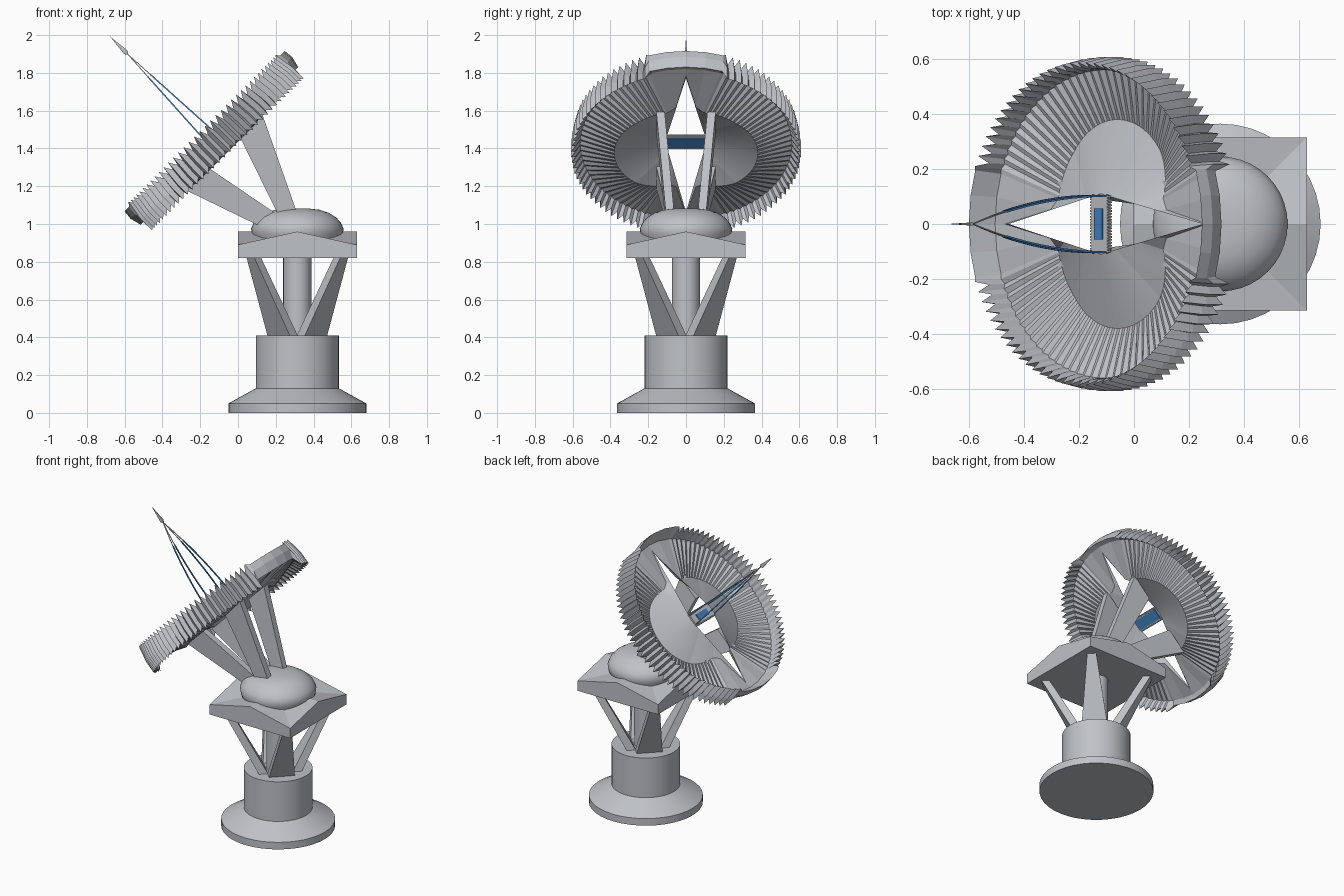
import bpy, bmesh, math
from mathutils import Vector

if "Cube" in bpy.data.objects:
    bpy.data.objects.remove(bpy.data.objects["Cube"])

CX = 0.314                                  # pedestal axis
C = Vector((-0.12, 0, 1.435))               # dish centre
S = math.sqrt(0.5)
U, V, W = Vector((S, 0, S)), Vector((0, 1, 0)), Vector((-S, 0, S))


def mat(name, rgb):
    m = bpy.data.materials.new(name)
    m.diffuse_color = (*rgb, 1)
    m.use_nodes = True
    m.node_tree.nodes["Principled BSDF"].inputs["Base Color"].default_value = m.diffuse_color
    return m


GREY = mat("light_grey", (0.52, 0.54, 0.57))
BLUE = mat("signal_blue", (0.055, 0.23, 0.56))


def dish(u, v, w):
    """Dish coordinates (up the rim, sideways, along the axis) to world."""
    return C + U * u + V * v + W * w


def finish(name, bm, m=GREY, smooth=None):
    bmesh.ops.recalc_face_normals(bm, faces=bm.faces[:])
    me = bpy.data.meshes.new(name)
    bm.to_mesh(me)
    bm.free()
    me.materials.append(m)
    ob = bpy.data.objects.new(name, me)
    bpy.context.collection.objects.link(ob)
    if smooth:
        bpy.context.view_layer.objects.active = ob
        ob.select_set(True)
        bpy.ops.object.shade_smooth_by_angle(angle=math.radians(smooth))
        ob.select_set(False)
    return ob


def hull(name, pts, m=GREY):
    bm = bmesh.new()
    for p in pts:
        bm.verts.new(p)
    bmesh.ops.convex_hull(bm, input=bm.verts[:])
    return finish(name, bm, m)


def lathe(name, profile, n, smooth=None):
    bm = bmesh.new()
    rings = [[bm.verts.new((CX + r * math.cos(2 * math.pi * i / n),
                            r * math.sin(2 * math.pi * i / n), z)) for i in range(n)]
             for r, z in profile]
    for a, b in zip(rings, rings[1:]):
        for i in range(n):
            j = (i + 1) % n
            bm.faces.new((a[i], a[j], b[j], b[i]))
    bm.faces.new(rings[0])
    bm.faces.new(rings[-1])
    return finish(name, bm, GREY, smooth)


def quad(c, a, b):
    return [c + a * i + b * j for i in (-1, 1) for j in (-1, 1)]


def dish_box(name, u, v, w, hu, hv, hw, m=GREY):
    return hull(name, [dish(u + i * hu, v + j * hv, w + k * hw)
                       for i in (-1, 1) for j in (-1, 1) for k in (-1, 1)], m)


def tube(name, pts, rad, m):
    """Thin square rod along dish-space points."""
    bm = bmesh.new()
    rings = [[bm.verts.new(dish(u + i * rad, v + j * rad, w))
              for i, j in ((-1, -1), (1, -1), (1, 1), (-1, 1))] for u, v, w in pts]
    for a, b in zip(rings, rings[1:]):
        for i in range(4):
            bm.faces.new((a[i], a[(i + 1) % 4], b[(i + 1) % 4], b[i]))
    bm.faces.new(rings[0])
    bm.faces.new(rings[-1])
    return finish(name, bm, m)


# Pedestal: stepped base, column and flattened dome
lathe("base", [(0.365, 0), (0.365, 0.05), (0.22, 0.13), (0.22, 0.41)], 40, 25)
lathe("column", [(0.075, 0.40), (0.075, 0.84)], 24, 30)
lathe("turntable_dome",
      [(0.225, 0.90), (0.24, 0.945), (0.245, 0.975), (0.232, 1.005), (0.205, 1.035),
       (0.165, 1.06), (0.12, 1.075), (0.06, 1.082)], 40, 40)

# Four diagonal legs, broad at the foot
for k in range(4):
    a = math.radians(45 + 90 * k)
    d = Vector((math.cos(a), math.sin(a), 0))
    t = Vector((-d.y, d.x, 0))
    o = Vector((CX, 0, 0))
    hull(f"leg_{k + 1}", quad(o + d * 0.105 + Vector((0, 0, 0.40)), d * 0.03, t * 0.085)
         + quad(o + d * 0.33 + Vector((0, 0, 0.83)), d * 0.025, t * 0.028))

# Square platform with drooping corners
bm = bmesh.new()
h = 0.315
ring = [(1, -1), (1, 0), (1, 1), (0, 1), (-1, 1), (-1, 0), (-1, -1), (0, -1)]
top = [bm.verts.new((CX + x * h, y * h, 0.89 if x and y else 0.96)) for x, y in ring]
low = [bm.verts.new((CX + x * h, y * h, 0.82)) for x, y in ring]
mid = bm.verts.new((CX, 0, 0.96))
for i in range(8):
    j = (i + 1) % 8
    bm.faces.new((top[i], top[j], mid))
    bm.faces.new((low[i], low[j], top[j], top[i]))
bm.faces.new(low)
finish("platform", bm)

# Dish: two troughs either side of a diamond slot, with a toothed rim
TEETH = 36
span = 142.0
plan = []                                    # (angle, tooth state: 0 plain, -1 valley, 1 ridge)
for start in (0, 180):
    plan += [(start + k, 0) for k in (-19, -10, 0, 10, 19)]
    steps = 2 * TEETH
    plan += [(start + 19 + span * i / steps, 1 if i % 2 else -1) for i in range(1, steps)]

bm = bmesh.new()
sections = []
for deg, s in plan:
    a = math.radians(deg)
    c, n = math.cos(a), math.sin(a)
    gap = 1 / (abs(c) / 0.50 + abs(n) / 0.11)
    # deepest line: an arc of radius 0.27 on each side of the slot
    m = max(0.11 * abs(n) + math.sqrt(0.27 ** 2 - (0.11 * c) ** 2), gap + 0.02)
    rows = [(gap, -0.025 * (gap - 0.11) / 0.39), (m, -0.025 - 0.06 * min(1, abs(n) * 1.3)),
            (0.56, -0.015 + 0.006 * s)]
    if s == 1:
        rows += [(0.588, 0.10), (0.608, -0.01), (0.608, -0.095)]
    elif s == -1:
        rows += [(0.567, 0.055), (0.583, -0.02), (0.585, -0.07)]
    else:
        rows += [(0.60, 0.08), (0.605, 0.03), (0.59, -0.03)]
    sections.append([bm.verts.new(dish(r * c, r * n, w)) for r, w in rows])
for a, b in zip(sections, sections[1:] + sections[:1]):
    for i, j in ((0, 1), (1, 2), (2, 3), (3, 4), (4, 5), (5, 2)):
        bm.faces.new((a[i], b[i], b[j], a[j]))
finish("dish", bm)

# Four tapered supports from the dome to the back of the dish
for side, y in (("left", -1), ("right", 1)):
    for end, u, foot in (("upper", 0.20, Vector((0.275, 0.085 * y, 1.03))),
                         ("lower", -0.21, Vector((0.18, 0.075 * y, 1.01)))):
        hull(f"{end}_{side}_support",
             quad(dish(u, 0.135 * y, -0.06), U * 0.085, V * 0.022)
             + quad(foot, U * 0.05, V * 0.022))

# Receiver plate in the slot, with blue panels and fine edge teeth
dish_box("receiver_frame", 0, 0, 0, 0.040, 0.105, 0.010)
dish_box("receiver_front_panel", 0, 0, 0.012, 0.020, 0.056, 0.004, BLUE)
dish_box("receiver_back_panel", 0, 0, -0.012, 0.034, 0.100, 0.004, BLUE)
for e in (-1, 1):
    for i in range(20):
        dish_box("receiver_tooth", e * 0.044, -0.1 + 0.2 * i / 19, 0, 0.005, 0.003, 0.008)

# Bowed antenna rods, blue with grey ends, stopping just short of the tip
for su in (-1, 1):
    for sv in (-1, 1):
        path = [(0.036 * su * (1 - t), 0.103 * sv * (1 - t * t), 0.66 * t)
                for t in [i / 12 for i in range(13)]]
        tube("antenna_rod", path[:10], 0.0035, BLUE)
        tube("antenna_rod_end", path[9:], 0.002, GREY)

# Flat pointed tip
hull("antenna_tip", [dish(0, 0, 0.65), dish(0, 0, 0.787)]
     + [dish(i * 0.013, j * 0.005, 0.67) for i in (-1, 1) for j in (-1, 1)])
